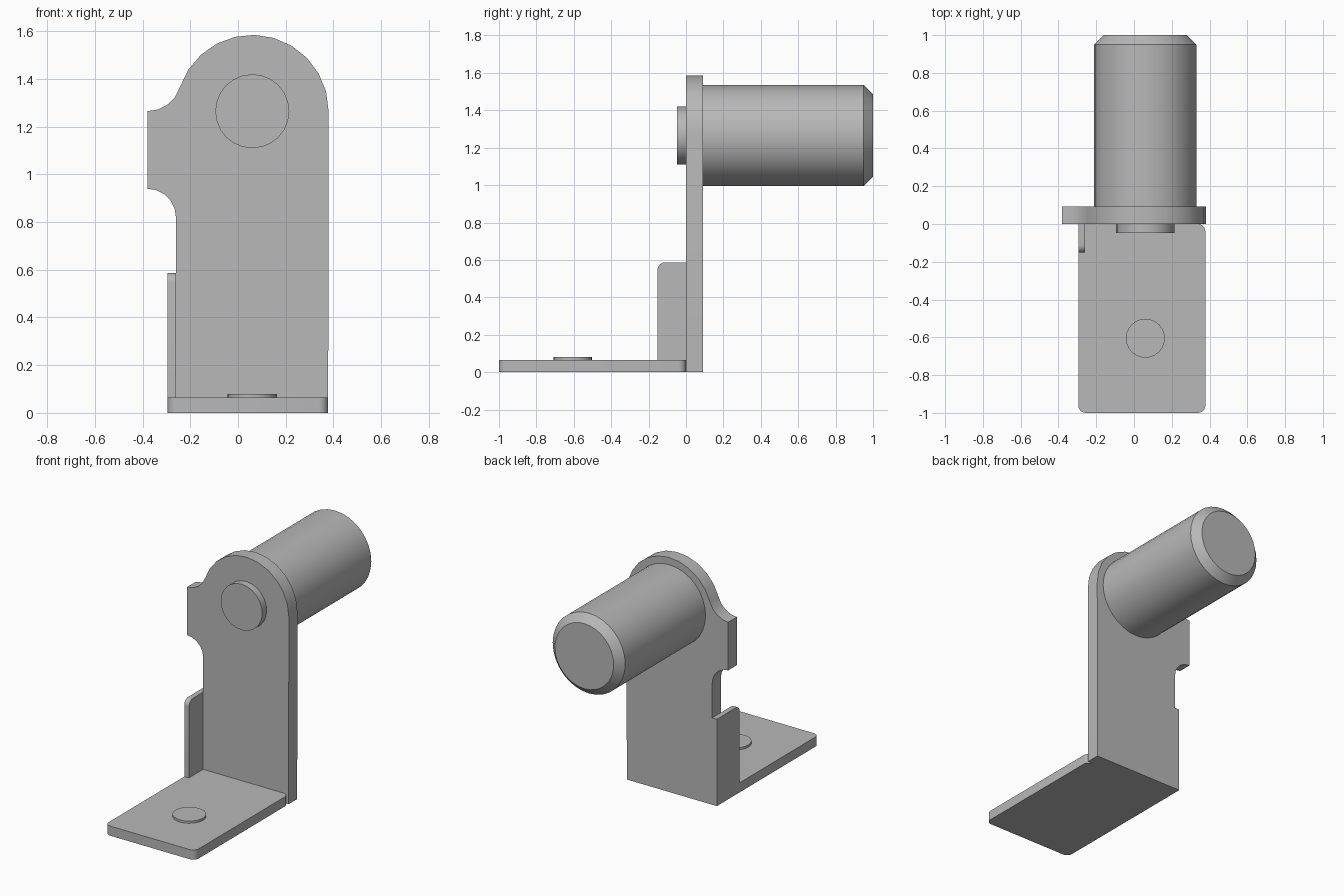
import bpy, bmesh, math
from mathutils import Matrix, Vector

cube = bpy.data.objects.get("Cube")
if cube:
    bpy.data.objects.remove(cube, do_unlink=True)

grey = bpy.data.materials.new("plain grey")
grey.use_nodes = True
colour = (0.48, 0.48, 0.48, 1)
grey.diffuse_color = colour
grey.node_tree.nodes["Principled BSDF"].inputs["Base Color"].default_value = colour


def finish(name, bm):
    bmesh.ops.recalc_face_normals(bm, faces=bm.faces)
    mesh = bpy.data.meshes.new(name)
    bm.to_mesh(mesh)
    bm.free()
    mesh.materials.append(grey)
    obj = bpy.data.objects.new(name, mesh)
    bpy.context.collection.objects.link(obj)
    bpy.ops.object.select_all(action="DESELECT")
    obj.select_set(True)
    bpy.context.view_layer.objects.active = obj
    bpy.ops.object.shade_smooth_by_angle(angle=math.radians(30))
    return obj


def arc(cx, cy, r, start, end, steps):
    angles = [math.radians(start + (end - start) * i / steps) for i in range(steps + 1)]
    return [(cx + r * math.cos(a), cy + r * math.sin(a)) for a in angles]


def extrude(name, outline, place, direction):
    """Turn a 2D outline into a solid slab."""
    bm = bmesh.new()
    face = bm.faces.new([bm.verts.new(place(u, v)) for u, v in outline])
    new = bmesh.ops.extrude_face_region(bm, geom=[face], use_keep_orig=True)
    verts = [g for g in new["geom"] if isinstance(g, bmesh.types.BMVert)]
    bmesh.ops.translate(bm, verts=verts, vec=Vector(direction))
    return finish(name, bm)


def turned(name, rings, matrix, sides=24):
    """Solid of revolution from (radius, height) rings, capped at both ends."""
    bm = bmesh.new()
    loops = []
    for r, h in rings:
        loops.append([bm.verts.new(matrix @ Vector((x, y, h)))
                      for x, y in arc(0, 0, r, 0, 360, sides)[:-1]])
    for a, b in zip(loops, loops[1:]):
        for i in range(sides):
            j = (i + 1) % sides
            bm.faces.new((a[i], a[j], b[j], b[i]))
    bm.faces.new(loops[0])
    bm.faces.new(loops[-1])
    return finish(name, bm)


LEFT, INNER, RIGHT, TAB = -0.295, -0.26, 0.378, -0.38
AX, AZ, HEAD = 0.06, 1.265, 0.32
THICK, BASE, STEP, R = 0.092, 0.065, 0.587, 0.04

# Base plate with three rounded corners
base = [(LEFT, 0)]
base += arc(LEFT + R, -1 + R, R, 180, 270, 6)
base += arc(RIGHT - R, -1 + R, R, 270, 360, 6)
base += arc(RIGHT - R, -R, R, 0, 90, 6)
extrude("base_plate", base, lambda u, v: (u, v, 0), (0, 0, BASE))

# Upright plate: round head blending into a side tab
fillet = ((AX - TAB) ** 2 - HEAD ** 2) / (2 * HEAD)
blend = math.degrees(math.atan2(fillet, AX - TAB))
notch = INNER - TAB
upright = [(LEFT, 0), (RIGHT, 0)]
upright += arc(AX, AZ, HEAD, 0, 180 - blend, 11)
upright += arc(TAB, AZ + fillet, fillet, -blend, -90, 4)[1:]
upright += arc(TAB, 0.94 - notch, notch, 90, 0, 5)
upright += [(INNER, STEP), (LEFT, STEP)]
extrude("upright_plate", upright, lambda u, v: (u, 0, v), (0, THICK, 0))

# Side flange, folded forward, with a rounded top corner
flange = [(0, BASE), (0, STEP)]
flange += arc(-0.152 + R, STEP - R, R, 90, 180, 6)
flange += [(-0.152, BASE)]
extrude("side_flange", flange, lambda u, v: (LEFT, u, v), (INNER - LEFT, 0, 0))

# Roller and pin head share one axis along y
axis = Matrix.Translation((AX, 0, AZ)) @ Matrix.Rotation(-math.pi / 2, 4, "X")
turned("roller", [(0.271, THICK), (0.271, 0.95), (0.22, 1)], axis, 32)
turned("pin_head", [(0.155, -0.048), (0.155, 0)], axis)

# Low rivet on the base plate
turned("base_rivet", [(0.103, BASE), (0.103, 0.08)], Matrix.Translation((0.06, -0.605, 0)))
